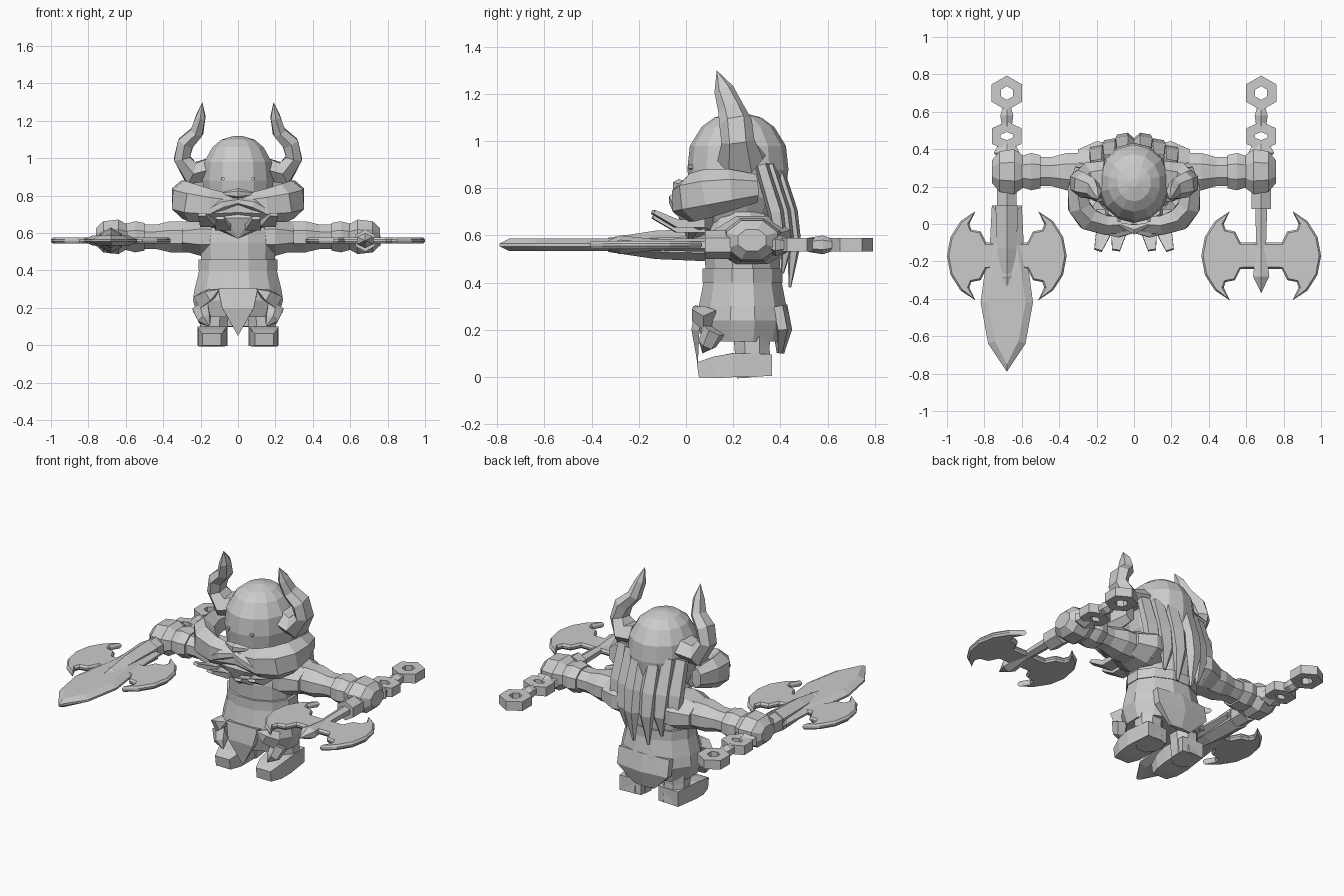
import bpy, bmesh, math
from mathutils import Vector

cube = bpy.data.objects.get("Cube")
if cube:
    bpy.data.objects.remove(cube, do_unlink=True)

colour = (.6, .6, .6, 1)
grey = bpy.data.materials.new("plain_grey")
grey.use_nodes = True
grey.diffuse_color = colour
grey.node_tree.nodes["Principled BSDF"].inputs["Base Color"].default_value = colour

forward, upright = Vector((0, 1, 0)), Vector((0, 0, 1))
middle, hand, grip, arm_depth = .24, .68, .56, .28


def finish(name, bm, pair):
    """Turn a bmesh into a flat shaded object, mirrored when it is one of a pair."""
    bmesh.ops.remove_doubles(bm, verts=bm.verts, dist=.0005)
    bmesh.ops.recalc_face_normals(bm, faces=bm.faces)
    mesh = bpy.data.meshes.new(name)
    bm.to_mesh(mesh)
    bm.free()
    mesh.materials.append(grey)
    ob = bpy.data.objects.new(name, mesh)
    bpy.context.collection.objects.link(ob)
    if pair:
        ob.modifiers.new("other_side", "MIRROR")


def loft(name, stations, flat=1, sides=6, up=forward, pair=False, closed=False):
    """Faceted tube through stations of x, y, z, radius; flat scales it along up."""
    bm = bmesh.new()
    count = len(stations)
    points = [Vector(station[:3]) for station in stations]
    rings = []
    for i, (point, station) in enumerate(zip(points, stations)):
        before, after = max(i - 1, 0), min(i + 1, count - 1)
        if closed:
            before, after = i - 1, (i + 1) % count
        along = (points[after] - points[before]).normalized()
        across = along.cross(up).normalized()
        above = across.cross(along) * flat
        ring = []
        for k in range(sides):
            angle = math.tau * (k + .5) / sides
            offset = across * math.cos(angle) + above * math.sin(angle)
            ring.append(bm.verts.new(point + offset * station[3]))
        rings.append(ring)
    following = rings[1:] + (rings[:1] if closed else [])
    for ring, after in zip(rings, following):
        for k in range(sides):
            j = (k + 1) % sides
            bm.faces.new((ring[k], ring[j], after[j], after[k]))
    if not closed:
        bm.faces.new(rings[0])
        bm.faces.new(rings[-1])
    finish(name, bm, pair)


def bend(controls, steps=5):
    """Smooth stations steered by a few control stations."""
    stations = []
    for i in range(steps + 1):
        row = [Vector(control) for control in controls]
        while len(row) > 1:
            row = [a.lerp(b, i / steps) for a, b in zip(row, row[1:])]
        stations.append(row[0])
    return stations


def along_body(*profile, depth=middle):
    return [(0, depth, z, radius) for z, radius in profile]


def along_arm(*profile):
    return [(x, arm_depth, grip + .02, radius) for x, radius in profile]


def along_weapon(*profile):
    return [(hand, y, grip, radius) for y, radius in profile]


def blade(name, outline, place, thick, bevel, rise, pair):
    """Flat blade with bevelled faces above and below."""
    bm = bmesh.new()
    low, high = [[bm.verts.new(Vector((x, y, height)) + Vector(place)) for x, y in outline]
                 for height in (-thick / 2, thick / 2)]
    caps = [bm.faces.new(low[::-1]), bm.faces.new(high)]
    for i in range(len(outline)):
        bm.faces.new((low[i - 1], low[i], high[i], high[i - 1]))
    bmesh.ops.recalc_face_normals(bm, faces=bm.faces)
    bmesh.ops.inset_individual(bm, faces=caps, thickness=bevel, depth=rise)
    finish(name, bm, pair)


def reflect(points, x_sign, y_sign):
    return [(x * x_sign, y * y_sign) for x, y in reversed(points)]


# Trunk and clothing
loft("torso", along_body((.4, .2), (.55, .21), (.62, .2), (.7, .15)), flat=.8, sides=12)
loft("skirt", along_body((.15, .22), (.24, .25), (.3, .24), (.42, .21)), flat=.8, sides=12)
loft("belt", along_body((.4, .22), (.46, .22)), flat=.8, sides=12)
loft("loincloth", [(0, .06, .3, .15), (0, .04, .2, .12), (0, .05, .05, 0)], flat=.2, sides=4)
loft("rear_flap", [(0, .39, .3, .2), (0, .41, .2, .2), (0, .4, .1, .08)], flat=.2)
loft("hip_spikes", [(.2, .1, .24, .05), (.15, .05, .27, .04), (.1, .03, .3, 0)], sides=4, pair=True)
loft("hip_pads", [(.2, .12, .2, .05), (.18, .09, .14, .04), (.15, .07, .1, 0)], pair=True)

# Head, face and beard
skull = along_body((.64, .12), (.76, .18), (.88, .195), (.98, .185), (1.06, .14),
                   (1.1, .09), (1.12, .02), depth=.22)
loft("head", skull, flat=1.1, sides=14)
loft("nose", [(-.08, 0, .81, .01), (0, -.03, .81, .03), (.08, 0, .81, .01)], up=upright)
loft("eyes", [(.08, .03, .89, .01), (.08, .01, .89, .01)], up=upright, pair=True)
loft("chin_beard", [(0, .08, .74, .15), (0, .04, .65, .17), (0, .01, .57, 0)], flat=.5, sides=8)
cheek = [(0, 0, .74, .04), (.3, -.05, .74, .08), (.34, .1, .8, .08), (.28, .3, .8, .04)]
loft("cheek_beards", bend(cheek), flat=1.5, up=upright, pair=True)
moustache = [(0, -.03, .77, .02), (.14, -.07, .76, .05), (.2, 0, .65, 0)]
loft("moustache", bend(moustache, 3), up=upright, pair=True)

# Curling horns
horn = [(.15, .24, .94, .07), (.25, .23, .92, .07), (.3, .22, 1, .05), (.28, .21, 1.08, .05),
        (.22, .19, 1.14, .04), (.2, .16, 1.22, .03), (.19, .13, 1.3, 0)]
loft("horns", horn, flat=1.4, pair=True)

# Collar flaps in front, hair locks behind
for i in range(2):
    x, z = .08 + .08 * i, .63 + .02 * i
    flap = [(x, .08, z, .06), (x, -.04, z, .06), (x * 1.2, -.14, z + .05, .03)]
    loft(f"collar_flaps_{i}", flat=.4, stations=flap, sides=4, up=upright, pair=True)
for i in range(3):
    x, y = .05 + .07 * i, .42 - .03 * i
    lock = [(x, y - .04, .9, .05), (x, y + .02, .7, .06),
            (x, y + .04, .57, .05), (x, y + .02, .38 + .06 * i, .01)]
    loft(f"hair_locks_{i}", lock, flat=.6, sides=5, pair=True)

# Arms
loft("shoulder_furs", along_arm((.1, .1), (.2, .11), (.3, .08)), flat=1.6, sides=8, pair=True)
loft("arms", along_arm((.18, .09), (.36, .09), (.44, .07), (.52, .07)), 1.2, sides=8, pair=True)
loft("cuffs", along_arm((.5, .08), (.55, .09), (.62, .07)), flat=1.2, sides=8, pair=True)
loft("fists", along_arm((.59, .07), (.64, .1), (.72, .09), (.76, .05)), 1.3, sides=8, pair=True)

# Legs and boots
leg = [(.12, arm_depth, .25, .09), (.13, arm_depth, .12, .08), (.13, .29, 0, .08)]
loft("legs", leg, sides=8, pair=True)
boot = [(.13, .36, .05, .1), (.14, .2, .05, .11), (.14, .12, .04, .1), (.14, .05, .03, .07)]
loft("boots", boot, flat=.65, sides=4, up=upright, pair=True)

# Axe handles with chain links
shaft = along_weapon((.42, .03), (.2, .04), (-.13, .03), (-.28, .05), (-.37, 0))
loft("axe_shafts", shaft, flat=.8, up=upright, pair=True)
loft("axe_collars", along_weapon((.19, .06), (.08, .06)), up=upright, pair=True)
knuckle = along_weapon((.43, .05), (.38, .08), (.34, .04))
loft("handle_knuckles", knuckle, flat=.6, up=upright, pair=True)
loft("link_joints", along_weapon((.64, .02), (.58, .04), (.52, .03)), up=upright, pair=True)
for name, y, length in (("near_links", .47, .05), ("far_links", .7, .065)):
    turns = [math.tau * k / 6 + math.pi / 6 for k in range(6)]
    ring = [(hand + .065 * math.cos(a), y + length * math.sin(a), grip, .04) for a in turns]
    loft(name, ring, sides=4, up=upright, pair=True, closed=True)

# Double axe blades: a notched neck and a round cutting edge
notch = [(.02, .07), (.11, .07), (.14, .13), (.19, .14), (.2, .17)]
edge = [(.1 + .22 * math.cos(a), .25 * math.sin(a))
        for a in (math.radians(72 - 24 * k) for k in range(7))]
half = notch + edge + reflect(notch, 1, -1)
blade("axe_blades", half + reflect(half, -1, 1), (hand, -.17, grip), .01, .01, .012, True)

# Great blade laid over the right axe
side = [(.08, .1), (.09, -.1), (.12, -.27), (.14, -.42), (.1, -.64)]
outline = side + [(0, -.79)] + reflect(side, -1, 1)
blade("right_great_blade", outline, (-hand, 0, grip), .012, .04, .02, False)
spine = [(-hand, .1, grip, .07), (-hand, -.13, grip, .06), (-hand, -.33, grip, .03)]
loft("right_blade_spine", spine, up=upright)
